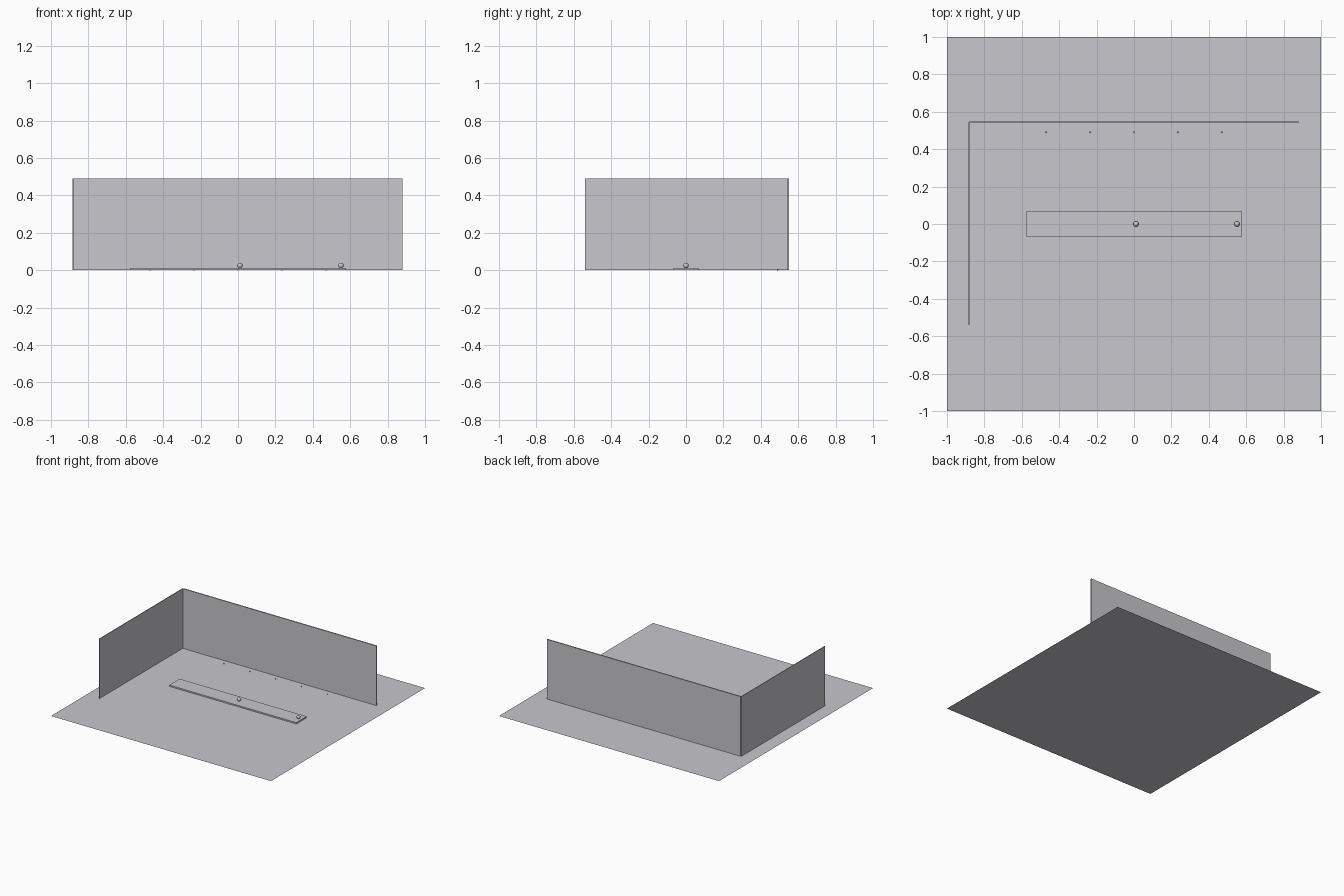
import bpy

if "Cube" in bpy.data.objects:
    bpy.data.objects.remove(bpy.data.objects["Cube"])

grey = bpy.data.materials.new("light_grey")
grey.diffuse_color = (0.58, 0.58, 0.61, 1)
grey.use_nodes = True
grey.node_tree.nodes["Principled BSDF"].inputs["Base Color"].default_value = grey.diffuse_color


def finish(name):
    ob = bpy.context.object
    ob.name = name
    ob.data.materials.append(grey)
    return ob


def box(name, x0, x1, y0, y1, z0, z1):
    bpy.ops.mesh.primitive_cube_add(
        size=1, location=((x0 + x1) / 2, (y0 + y1) / 2, (z0 + z1) / 2))
    ob = finish(name)
    ob.scale = (x1 - x0, y1 - y0, z1 - z0)
    bpy.ops.object.transform_apply(location=False, rotation=False, scale=True)
    return ob


def ball(name, x, y, z, r, segments=24, rings=12):
    bpy.ops.mesh.primitive_uv_sphere_add(
        segments=segments, ring_count=rings, radius=r, location=(x, y, z))
    ob = finish(name)
    bpy.ops.object.shade_smooth()
    return ob


# Floor sheet
bpy.ops.mesh.primitive_plane_add(size=2)
finish("floor")

# Two walls meeting at the back left corner
box("back_wall", -0.88, 0.88, 0.54, 0.55, 0, 0.49)
box("left_wall", -0.886, -0.88, -0.54, 0.545, 0, 0.49)

# Low slab with two balls resting on it
box("slab", -0.577, 0.577, -0.067, 0.067, 0, 0.011)
for i, x in enumerate((0.01, 0.55)):
    ball(f"ball_{i + 1}", x, 0, 0.025, 0.0145)

# Row of tiny studs in front of the back wall
for i in range(5):
    ball(f"stud_{i + 1}", (i - 2) * 0.235, 0.49, 0.003, 0.004, 12, 8)
